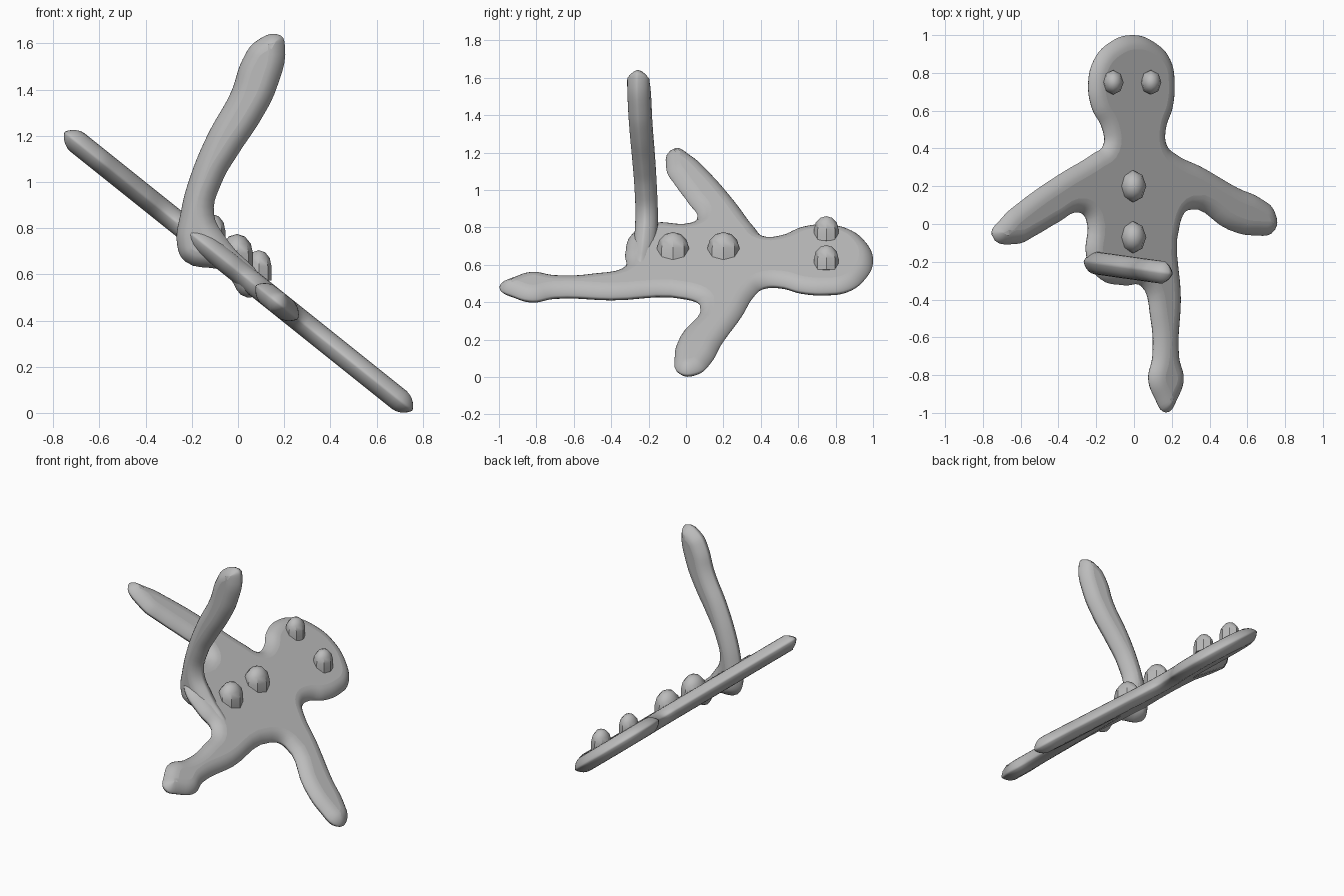
import bpy
import math
from mathutils import Matrix, Vector

cube = bpy.data.objects.get("Cube")
if cube:
    bpy.data.objects.remove(cube, do_unlink=True)

clay = bpy.data.materials.new("grey clay")
clay.use_nodes = True
clay.diffuse_color = (0.5, 0.5, 0.5, 1)
clay.node_tree.nodes["Principled BSDF"].inputs["Base Color"].default_value = (0.5, 0.5, 0.5, 1)

SLOPE = math.atan2(0.8, 1)
ACROSS = Vector((math.cos(SLOPE), 0, -math.sin(SLOPE)))
NORMAL = Vector((math.sin(SLOPE), 0, math.cos(SLOPE)))


def frame(right, up, out, origin):
    """Matrix that carries a flat outline into its place."""
    m = Matrix((right, up, out)).transposed().to_4x4()
    m.translation = origin
    return m


def finish(obj, angle):
    obj.data.materials.clear()
    obj.data.materials.append(clay)
    bpy.ops.object.select_all(action='DESELECT')
    obj.select_set(True)
    bpy.context.view_layer.objects.active = obj
    bpy.ops.object.shade_smooth_by_angle(angle=math.radians(angle))


def cookie(name, outline, matrix, edge, half):
    """Flat shape with lens-like tapering edges from a smooth closed outline."""
    curve = bpy.data.curves.new(name, 'CURVE')
    curve.dimensions = '2D'
    curve.fill_mode = 'BOTH'
    curve.bevel_depth = edge
    curve.bevel_resolution = 5
    curve.offset = -edge
    curve.resolution_u = 5
    spline = curve.splines.new('BEZIER')
    spline.bezier_points.add(len(outline) - 1)
    spline.use_cyclic_u = True
    for point, (x, y) in zip(spline.bezier_points, outline):
        point.co = (x, y, 0)
        point.handle_left_type = point.handle_right_type = 'AUTO'
    obj = bpy.data.objects.new(name, curve)
    bpy.context.collection.objects.link(obj)
    bpy.ops.object.select_all(action='DESELECT')
    obj.select_set(True)
    bpy.context.view_layer.objects.active = obj
    bpy.ops.object.convert(target='MESH')
    obj = bpy.context.view_layer.objects.active
    for v in obj.data.vertices:
        v.co.z = math.copysign(half * (abs(v.co.z) / edge) ** 1.5, v.co.z)
    obj.data.transform(matrix)
    finish(obj, 50)


# Body: head, arms, torso and the left leg in one tilted slab
head_right = [(.17, .42), (.165, .5), (.2, .61), (.212, .74), (.19, .87), (.11, .96)]
head_left = [(-.01, 1), (-.13, .96), (-.21, .87), (-.24, .74), (-.22, .61), (-.165, .5), (-.16, .42)]
right_arm = [(-.22, .37), (-.4, .26), (-.6, .12), (-.7, .03), (-.75, -.06),
             (-.62, -.105), (-.52, -.06), (-.4, .01), (-.29, .06)]
hip = [(-.25, .02), (-.25, -.17), (-.18, -.29), (-.05, -.325), (.04, -.33)]
left_leg = [(.09, -.5), (.1, -.7), (.078, -.82), (.11, -.92), (.17, -.998),
            (.23, -.92), (.26, -.82), (.235, -.7), (.245, -.4), (.24, 0)]
left_arm = [(.29, .075), (.5, -.03), (.63, -.06), (.745, -.03), (.74, .07), (.67, .135), (.55, .19), (.36, .3), (.22, .37)]
outline = [(x / math.cos(SLOPE), y) for x, y in
           head_right + head_left + right_arm + hip + left_leg + left_arm]
cookie("body", outline, frame(ACROSS, Vector((0, 1, 0)), NORMAL, (0, 0, .615)), .075, .05)

# Right leg, kicked straight up from the hip
raised = [(-.265, .72), (-.25, .87), (-.21, 1.02), (-.13, 1.21), (-.03, 1.39), (.02, 1.53),
          (.08, 1.61), (.185, 1.635), (.205, 1.59), (.17, 1.41), (.1, 1.27),
          (0, 1.12), (-.07, 1), (-.105, .86), (-.04, .74), (.1, .54), (.04, .5),
          (-.06, .61), (-.23, .655)]
turn = math.radians(-8)
cookie("raised_right_leg", raised,
       frame(Vector((math.cos(turn), math.sin(turn), 0)), Vector((0, 0, 1)),
             Vector((math.sin(turn), -math.cos(turn), 0)), (0, -.235, 0)), .065, .06)


# Eyes and buttons: coarse domes whose straight sides run down into the slab
def knob(name, place, size):
    bpy.ops.mesh.primitive_uv_sphere_add(segments=8, ring_count=6, radius=1, location=place)
    obj = bpy.context.object
    obj.name = name
    for v in obj.data.vertices:
        reach = math.hypot(v.co.x, v.co.y)
        if v.co.z < -.1 and reach > .1:
            v.co.x /= reach
            v.co.y /= reach
    obj.scale = size
    finish(obj, 40)


for name, place in (("right_eye", (-.11, .75, .79)), ("left_eye", (.09, .75, .635))):
    knob(name, place, (.055, .065, .07))
for name, y in (("upper_button", .2), ("lower_button", -.07)):
    knob(name, (-.005, y, .69), (.07, .085, .085))
